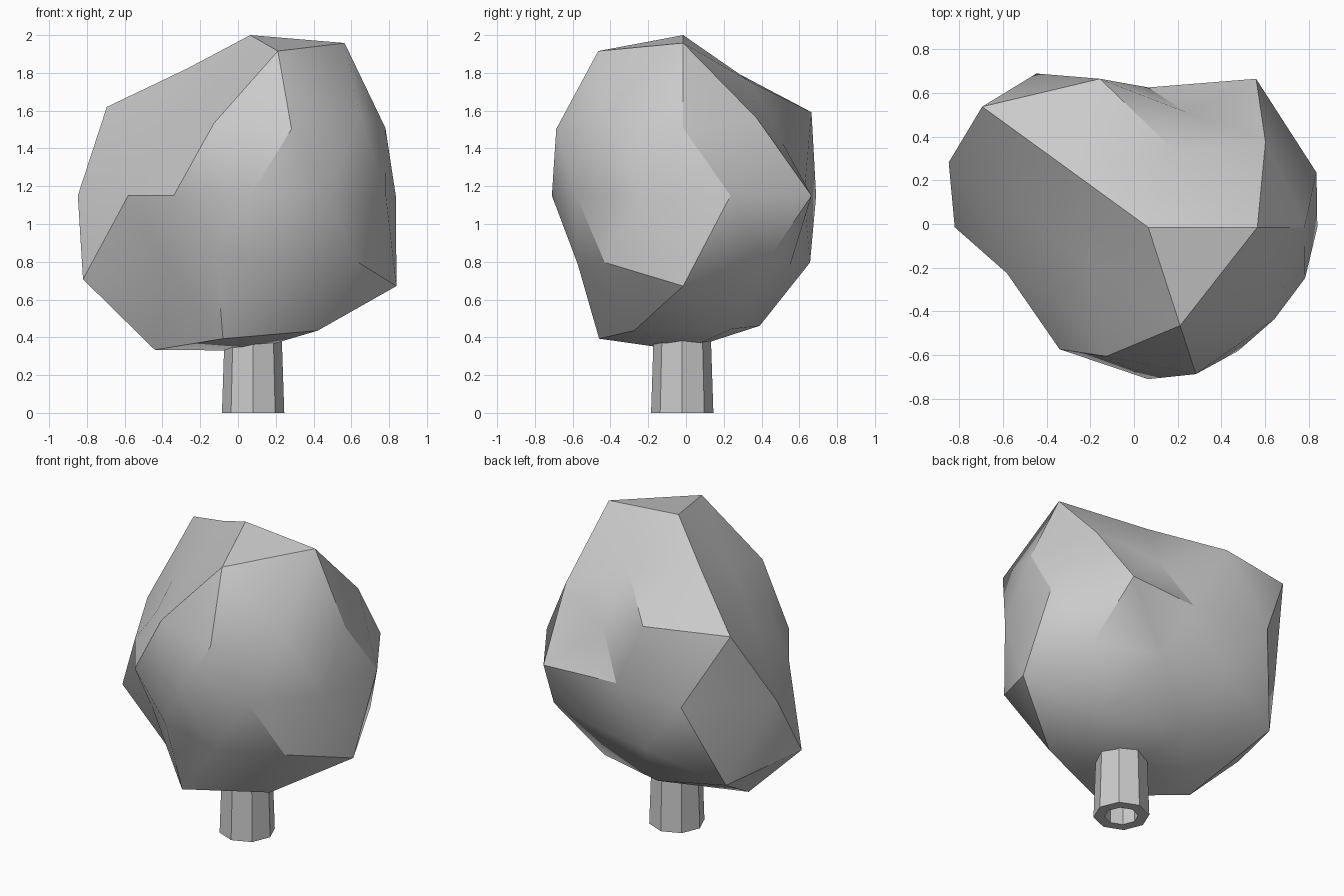
import bpy, bmesh, math
from mathutils import Vector

if "Cube" in bpy.data.objects:
    bpy.data.objects.remove(bpy.data.objects["Cube"])


def make_object(name, bm):
    bmesh.ops.recalc_face_normals(bm, faces=bm.faces)
    mesh = bpy.data.meshes.new(name)
    bm.to_mesh(mesh)
    bm.free()
    obj = bpy.data.objects.new(name, mesh)
    bpy.context.collection.objects.link(obj)
    return obj


# Crown: icosphere whose vertices are pushed in or out along their own directions
CENTRE = Vector((0.065, -0.015, 1.15))
# each ring: height on unit sphere, start angle, radii counter-clockwise
RINGS = [
    (1.0, 0, [0.85]),
    (0.851, 0, [0.95, 0.71, 0.79, 0.60, 0.90]),
    (0.526, 36, [0.78, 0.84, 0.62, 0.73, 0.84]),
    (0.447, 0, [0.80, 0.62, 1.05, 0.59, 0.79]),
    (0.0, 18, [0.81, 0.84, 0.64, 0.87, 0.96, 0.68, 0.69, 0.695, 0.70, 0.755]),
    (-0.447, 36, [0.82, 0.79, 0.99, 0.66, 0.79]),
    (-0.526, 0, [0.91, 0.70, 1.01, 0.65, 0.69]),
    (-0.851, 36, [0.83, 0.81, 0.96, 0.89, 0.84]),
    (-1.0, 0, [0.82]),
]
targets = []
for h, start, radii in RINGS:
    flat = math.sqrt(1 - h * h)
    for i, r in enumerate(radii):
        a = math.radians(start + 360 * i / len(radii))
        targets.append((Vector((flat * math.cos(a), flat * math.sin(a), h)), r))

bm = bmesh.new()
bmesh.ops.create_icosphere(bm, subdivisions=2, radius=1)
for v in bm.verts:
    d = v.co.normalized()
    radius = max(targets, key=lambda t: t[0].dot(d))[1]
    v.co = CENTRE + d * radius
crown = make_object("tree_crown", bm)
bpy.context.view_layer.objects.active = crown
crown.select_set(True)
bpy.ops.object.shade_smooth_by_angle(angle=math.radians(30))

# Trunk: hollow, slightly tapered eight-sided tube reaching into the crown
bm = bmesh.new()
profile = [(0.165, 0), (0.145, 0.6), (0.09, 0.6), (0.10, 0)]
loops = []
for r, z in profile:
    loops.append([bm.verts.new((0.08 + r * math.cos(k * math.pi / 4),
                                -0.02 + r * math.sin(k * math.pi / 4), z))
                  for k in range(8)])
for j in range(4):
    lo, hi = loops[j], loops[(j + 1) % 4]
    for k in range(8):
        n = (k + 1) % 8
        bm.faces.new((lo[k], lo[n], hi[n], hi[k]))
make_object("tree_trunk", bm)
